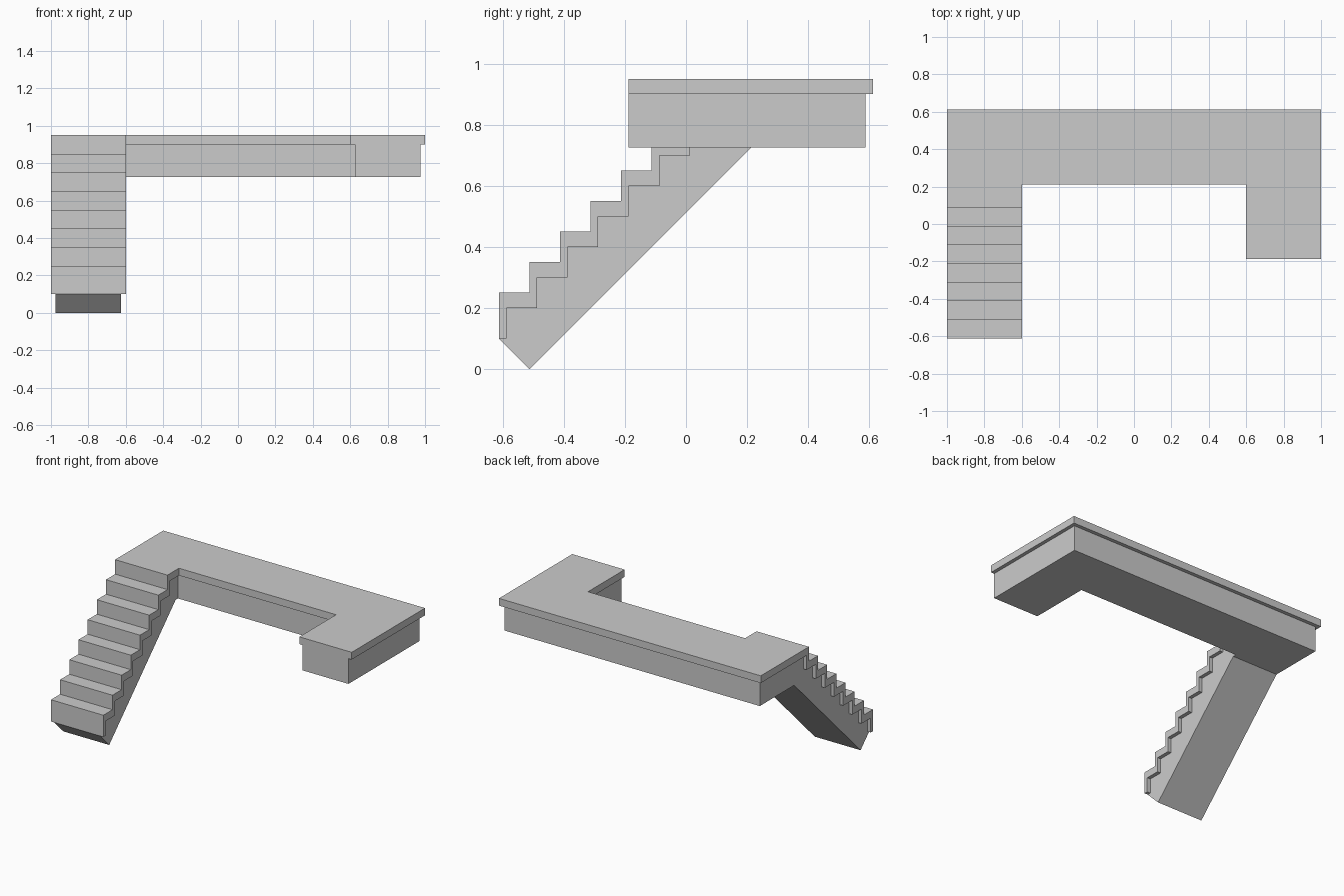
import bpy
import bmesh
from mathutils import Vector

if "Cube" in bpy.data.objects:
    bpy.data.objects.remove(bpy.data.objects["Cube"])


def prism(name, outline, axis, lo, hi):
    """Extrude a 2D outline: axis 'z' takes (x, y), axis 'x' takes (y, z)."""
    bm = bmesh.new()
    if axis == 'z':
        pts, move = [(a, b, lo) for a, b in outline], Vector((0, 0, hi - lo))
    else:
        pts, move = [(lo, a, b) for a, b in outline], Vector((hi - lo, 0, 0))
    face = bm.faces.new([bm.verts.new(p) for p in pts])
    new = bmesh.ops.extrude_face_region(bm, geom=[face])['geom']
    bmesh.ops.translate(bm, vec=move,
                        verts=[v for v in new if isinstance(v, bmesh.types.BMVert)])
    bmesh.ops.recalc_face_normals(bm, faces=bm.faces[:])
    mesh = bpy.data.meshes.new(name)
    bm.to_mesh(mesh)
    bm.free()
    obj = bpy.data.objects.new(name, mesh)
    bpy.context.collection.objects.link(obj)
    return obj


BACK = 0.6125      # half depth
LIP = 0.025        # overhang of the slab and treads
STEP = 0.1         # rise and run
INNER = BACK - 0.4
ARM_FRONT = INNER - 0.4
TOP, SLAB_BOTTOM, BASE = 0.95, 0.90, 0.725
LAST = -BACK + 7 * STEP

# Landing slab with the short right arm and the top step on the left
prism("landing_slab", [
    (-1, BACK), (-1, LAST), (-0.6, LAST), (-0.6, INNER), (0.6, INNER),
    (0.6, ARM_FRONT), (1, ARM_FRONT), (1, BACK)], 'z', SLAB_BOTTOM, TOP)

# Inset support below the slab
s = 1 - LIP
prism("landing_support", [
    (-s, BACK - LIP), (-s, INNER + LIP), (0.6 + LIP, INNER + LIP),
    (0.6 + LIP, ARM_FRONT), (s, ARM_FRONT), (s, BACK - LIP)],
    'z', BASE, SLAB_BOTTOM)

# Stepped profiles: outer tread surface and the line beneath it
outer, under = [(-BACK, 0.1)], [(-BACK + LIP, 0.1)]
for i in range(7):
    y, z = -BACK + i * STEP, 0.25 + i * STEP
    outer += [(y, z), (y + STEP, z)]
    under += [(y + LIP, z - 0.05), (y + LIP + STEP, z - 0.05)]
outer.append((LAST, SLAB_BOTTOM))
under.append((LAST + LIP, SLAB_BOTTOM))

# Folded stair treads
prism("stair_treads", outer + under[::-1], 'x', -1, -0.6)

# Solid sloping stair body
prism("stair_body", [(-BACK, 0.1)] + under + [
    (INNER + LIP, SLAB_BOTTOM), (INNER + LIP, BASE), (INNER, BASE),
    (INNER - BASE, 0)], 'x', -s, -0.6 - LIP)
